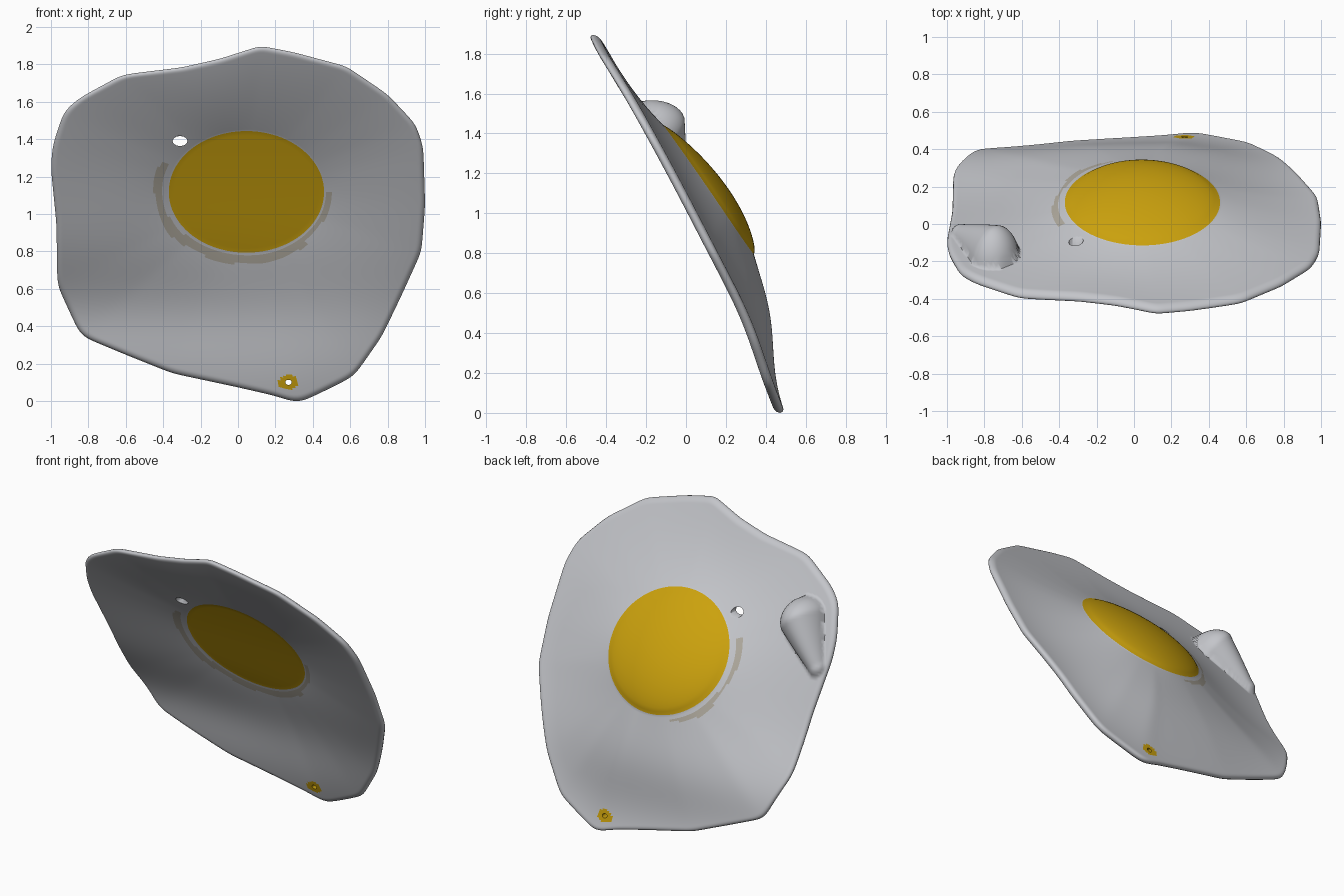
import bpy, bmesh, math
from mathutils import Vector

if "Cube" in bpy.data.objects:
    bpy.data.objects.remove(bpy.data.objects["Cube"])

CX, CZ, A, B = 0.045, 1.12, 0.415, 0.325      # yolk ellipse in front view
N, RY, RW = 384, 14, 64                        # segments, yolk rings, white rings

# outline of the egg white, front view (x, z)
OUT = [(.99, 1.36), (.95, 1.48), (.8, 1.64), (.58, 1.79), (.3, 1.865), (.12, 1.9), (-.1, 1.83),
       (-.3, 1.785), (-.62, 1.745), (-.85, 1.62), (-.93, 1.55), (-.99, 1.37), (-1.0, 1.25),
       (-.97, .95), (-.965, .62), (-.84, .35), (-.6, .25), (-.35, .15), (-.02, .08), (.2, .03),
       (.32, -.01), (.45, .05), (.62, .135), (.77, .35), (.88, .58), (.98, .8), (1.0, 1.05)]


def yolk_radius(a):
    return 1 / math.sqrt((math.cos(a) / A) ** 2 + (math.sin(a) / B) ** 2)


def outline_radius(a):
    # where a ray from the yolk centre meets the outline
    d = Vector((math.cos(a), math.sin(a)))
    for i, p in enumerate(OUT):
        p = Vector((p[0] - CX, p[1] - CZ))
        q = OUT[(i + 1) % len(OUT)]
        e = Vector((q[0] - CX, q[1] - CZ)) - p
        den = d.x * e.y - d.y * e.x
        if abs(den) < 1e-9:
            continue
        r = (p.x * e.y - p.y * e.x) / den
        u = (p.x * d.y - p.y * d.x) / den
        if r > 0 and -1e-6 <= u <= 1 + 1e-6:
            return r
    return 0.9


R = [outline_radius(2 * math.pi * i / N) for i in range(N)]
for _ in range(8):
    R = [(R[i - 1] + 2 * R[i] + R[(i + 1) % N]) / 4 for i in range(N)]


def blister(x, z):
    # tapered air bubble on the back, from head to tail
    hx, hz, tx, tz = -.755, 1.43, -.925, 1.21
    dx, dz = tx - hx, tz - hz
    u = max(0, min(1, ((x - hx) * dx + (z - hz) * dz) / (dx * dx + dz * dz)))
    d = math.hypot(x - hx - u * dx, (z - hz - u * dz) * 1.1)
    k = max(0, 1 - (d / (.14 - .085 * u)) ** 2)
    return (.165 - .12 * u) * k ** .65


def surface(r, i, side):
    a = 2 * math.pi * i / N
    re = yolk_radius(a)
    x, z = CX + r * math.cos(a), CZ + r * math.sin(a)
    s = min(1, max(0, (r - re) / (R[i] - re)))
    t = min(1, r / re)
    y = .47 - .495 * z + .06 * math.sin(math.pi * z / 1.9)
    y += (.045 - .03 * x) * math.exp(-((z - .48) / .28) ** 2)
    # the back bulges out around the yolk, the front is only slightly hollow
    dish = .12 - .16 * (z - 1.1) if side > 0 else .07
    y += dish * (1 - s) ** 1.9
    y += .006 * math.sin(5 * x + 2) * math.sin(4 * z) * s
    edge = (R[i] - r) / .03
    half = .025 * (1 if edge >= 1 else math.sqrt(max(0, 1 - (1 - edge) ** 2)))
    y += side * half
    if side > 0:
        y += .1 * (1 - t * t) ** .8
        b = blister(x, z) * min(1, max(0, edge))
        y += .88 * b
        z += .42 * b
    return x, y, z


# egg body: polar skin on front and back, joined at the rim
bm = bmesh.new()
rims = []
for side in (1, -1):
    centre = bm.verts.new(surface(0, 0, side))
    prev = None
    for k in range(1, RY + RW):
        ring = []
        for i in range(N):
            re = yolk_radius(2 * math.pi * i / N)
            if k <= RY:
                r = re * k / RY
            else:
                f = (k - RY) / RW
                r = re + (R[i] - re) * (1 - (1 - f) ** 1.25)
            ring.append(bm.verts.new(surface(r, i, side)))
        for i in range(N):
            j = (i + 1) % N
            if prev:
                bm.faces.new((prev[i], ring[i], ring[j], prev[j]))
            else:
                bm.faces.new((centre, ring[i], ring[j]))
        prev = ring
    rims.append(prev)
tip = [bm.verts.new(surface(R[i], i, 0)) for i in range(N)]
for rim in rims:
    for i in range(N):
        j = (i + 1) % N
        bm.faces.new((rim[i], tip[i], tip[j], rim[j]))
bmesh.ops.recalc_face_normals(bm, faces=bm.faces)
low = min(v.co.z for v in bm.verts)
bmesh.ops.translate(bm, verts=bm.verts, vec=(0, 0, -low))
me = bpy.data.meshes.new("fried_egg")
bm.to_mesh(me)
bm.free()
egg = bpy.data.objects.new("fried_egg", me)
bpy.context.collection.objects.link(egg)

for name, col in (("egg_white", (.55, .56, .59, 1)), ("yolk_yellow", (.60, .36, .004, 1)),
                  ("pale_ring", (.43, .40, .34, 1))):
    m = bpy.data.materials.new(name)
    m.diffuse_color = col
    m.use_nodes = True
    m.node_tree.nodes["Principled BSDF"].inputs["Base Color"].default_value = m.diffuse_color
    me.materials.append(m)

# small holes through the white
for x, z, w, h in ((-.31, 1.39, .04, .027), (.27, .1, .017, .014)):
    bpy.ops.mesh.primitive_cylinder_add(vertices=12, radius=1, depth=2, location=(x, 0, z),
                                        rotation=(math.pi / 2, 0, 0))
    cutter = bpy.context.object
    cutter.name = "hole_cutter"
    cutter.scale = (w, h, 1)
    cutter.hide_render = True
    bpy.context.view_layer.objects.active = egg
    mod = egg.modifiers.new("hole", "BOOLEAN")
    mod.operation = "DIFFERENCE"
    mod.solver = "EXACT"
    mod.object = cutter
    bpy.ops.object.modifier_apply(modifier=mod.name)
    bpy.data.objects.remove(cutter)

# colours by position: yolk, pale ring below and left of it, spot at the lower hole
for p in egg.data.polygons:
    c = p.center
    a = math.atan2(c.z + low - CZ, c.x - CX) % (2 * math.pi)
    t = math.hypot(c.x - CX, c.z + low - CZ) / yolk_radius(a)
    deg = math.degrees(a)
    front = p.normal.y < 0
    wide = 1.19 + .02 * math.sin(a * 9)
    inner = 1.03 if deg > 215 else 1.08
    if not front:
        inner, wide = 1.08, 1.16 + .03 * math.sin(a * 7)
    elif deg > 320:
        wide = 1.1
    p.material_index = 0
    if t < 1 or math.hypot(c.x - .27, (c.z - .1) * 1.3) < .053:
        p.material_index = 1
    elif inner < t < wide and 160 < deg < (375 if front else 245):
        p.material_index = 2

bpy.ops.object.select_all(action="DESELECT")
egg.select_set(True)
bpy.context.view_layer.objects.active = egg
bpy.ops.object.shade_smooth_by_angle(angle=math.radians(60))
